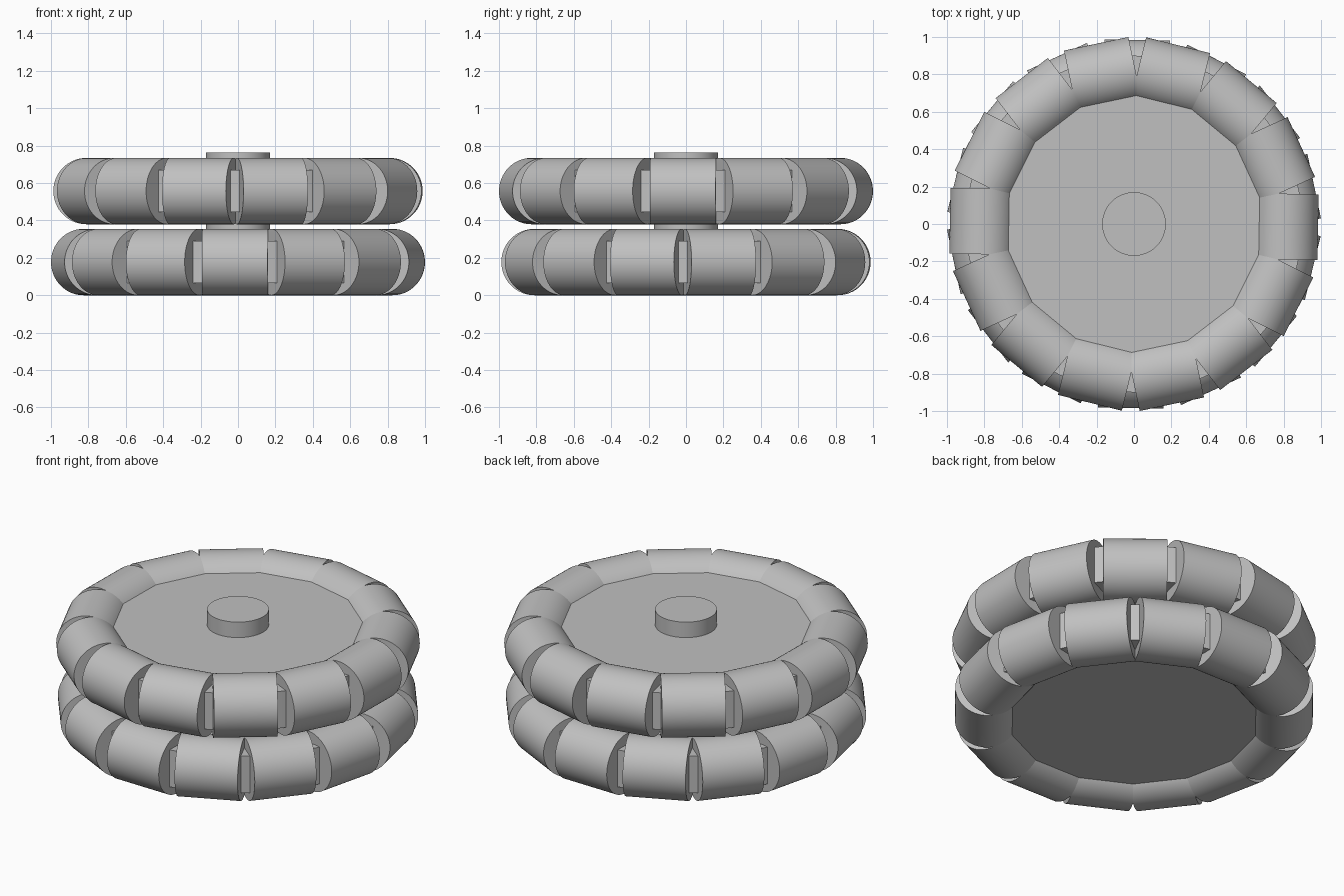
import bpy
import math

cube = bpy.data.objects.get("Cube")
if cube:
    bpy.data.objects.remove(cube, do_unlink=True)

grey = bpy.data.materials.new("plain_grey")
grey.use_nodes = True
colour = (0.53, 0.53, 0.53, 1)
grey.diffuse_color = colour
grey.node_tree.nodes["Principled BSDF"].inputs["Base Color"].default_value = colour

COUNT = 14            # rollers per ring
STEP = 2 * math.pi / COUNT
TILT = math.radians(-1)
ROLLER_RADIUS = 0.1775
ROLLER_LENGTH = 0.352
RING_RADIUS = 0.807


def cylinder(name, radius, depth, location, rotation=(0, 0, 0), sides=64):
    bpy.ops.mesh.primitive_cylinder_add(
        vertices=sides, radius=radius, depth=depth,
        location=location, rotation=rotation)
    obj = bpy.context.object
    obj.name = name
    obj.data.materials.append(grey)
    bpy.ops.object.shade_smooth_by_angle(angle=math.radians(35))
    return obj


def wheel(label, z, phase):
    # Disc that carries the rollers, seen in the gaps between them
    cylinder(label + "_disc", 0.9, 0.224, (0, 0, z), sides=96)
    # Straight rollers lying along the rim
    for i in range(COUNT):
        a = phase + i * STEP
        cylinder(f"{label}_roller_{i + 1}", ROLLER_RADIUS, ROLLER_LENGTH,
                 (RING_RADIUS * math.cos(a), RING_RADIUS * math.sin(a), z),
                 (math.pi / 2, 0, a))


# The lower ring is turned by half a roller
wheel("lower_wheel", ROLLER_RADIUS, TILT + STEP / 2)
wheel("upper_wheel", 0.557, TILT)

# Central axle through both discs, flush inside the lower one
bottom, top = 0.1, 0.763
cylinder("axle", 0.17, top - bottom, (0, 0, (top + bottom) / 2))
